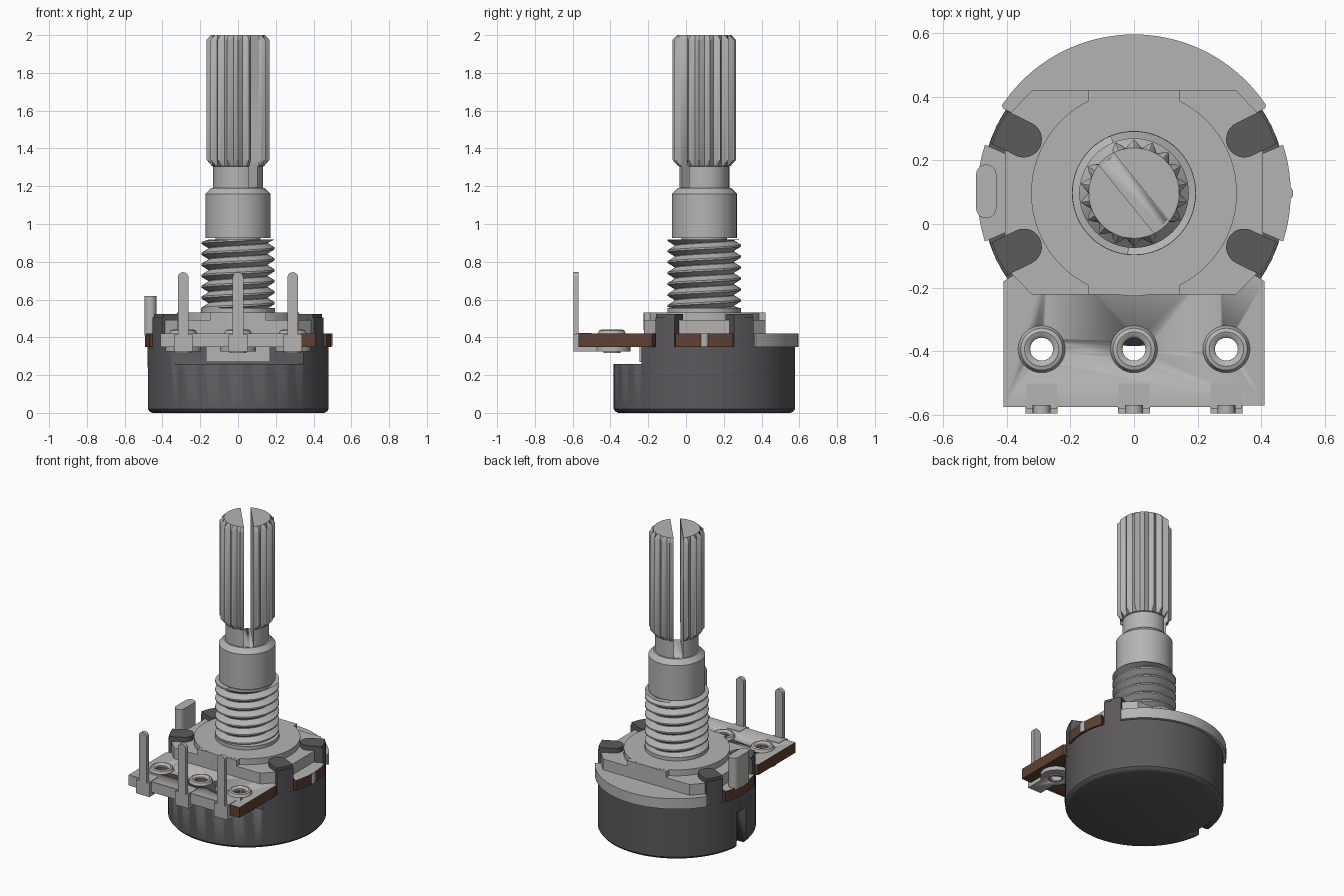
import bpy, bmesh, math
from mathutils import Matrix

if "Cube" in bpy.data.objects:
    bpy.data.objects.remove(bpy.data.objects["Cube"], do_unlink=True)

CY = 0.097          # y of the shaft axis
TAB = math.radians(26)


def material(name, rgb):
    m = bpy.data.materials.new(name)
    m.diffuse_color = (*rgb, 1)
    m.use_nodes = True
    m.node_tree.nodes["Principled BSDF"].inputs["Base Color"].default_value = (*rgb, 1)
    return m


METAL = material("light grey metal", (0.46, 0.455, 0.445))
DARK = material("dark grey casing", (0.105, 0.1, 0.108))
BROWN = material("brown board", (0.115, 0.052, 0.033))


def finish(name, bm, mat, smooth=True):
    bmesh.ops.remove_doubles(bm, verts=bm.verts, dist=1e-5)
    bmesh.ops.recalc_face_normals(bm, faces=bm.faces)
    me = bpy.data.meshes.new(name)
    bm.to_mesh(me)
    bm.free()
    me.materials.append(mat)
    ob = bpy.data.objects.new(name, me)
    bpy.context.collection.objects.link(ob)
    activate(ob)
    if smooth:
        bpy.ops.object.shade_smooth_by_angle(angle=math.radians(32))
    return ob


def activate(ob):
    bpy.ops.object.select_all(action='DESELECT')
    ob.select_set(True)
    bpy.context.view_layer.objects.active = ob


def prism(name, pts, lo, hi, mat, upright=False):
    """Extrude an outline in z, or (upright) an x-z outline in y."""
    bm = bmesh.new()
    place = (lambda a, b, h: (a, h, b)) if upright else (lambda a, b, h: (a, b, h))
    low = [bm.verts.new(place(a, b, lo)) for a, b in pts]
    top = [bm.verts.new(place(a, b, hi)) for a, b in pts]
    bm.faces.new(low)
    bm.faces.new(top)
    for i in range(len(pts)):
        j = (i + 1) % len(pts)
        bm.faces.new((low[i], low[j], top[j], top[i]))
    return finish(name, bm, mat)


def loft(name, rows, mat, n=72, x=0, y=CY, closed=False):
    """Revolve rows of (z, radius); a radius may be a repeating list."""
    bm = bmesh.new()
    rings = []
    for z, r in rows:
        r = r if isinstance(r, list) else [r]
        rings.append([bm.verts.new((x + r[i % len(r)] * math.cos(2 * math.pi * i / n),
                                    y + r[i % len(r)] * math.sin(2 * math.pi * i / n), z))
                      for i in range(n)])
    pairs = list(zip(rings, rings[1:]))
    if closed:
        pairs.append((rings[-1], rings[0]))
    else:
        bm.faces.new(rings[0])
        bm.faces.new(rings[-1])
    for a, b in pairs:
        for i in range(n):
            j = (i + 1) % n
            bm.faces.new((a[i], a[j], b[j], b[i]))
    return finish(name, bm, mat)


def box(name, x, y, z, mat):
    return prism(name, [(x[0], y[0]), (x[1], y[0]), (x[1], y[1]), (x[0], y[1])], *z, mat)


def cut(ob, cutter):
    mod = ob.modifiers.new("cut", 'BOOLEAN')
    mod.object = cutter
    mod.solver = 'EXACT'
    activate(ob)
    bpy.ops.object.modifier_apply(modifier=mod.name)
    bpy.data.objects.remove(cutter, do_unlink=True)


def arc(cx, cy, r, a0, a1, n):
    return [(cx + r * math.cos(math.radians(a0 + (a1 - a0) * i / n)),
             cy + r * math.sin(math.radians(a0 + (a1 - a0) * i / n))) for i in range(n + 1)]


def radial(ang, r, w):
    """Point at distance r along a radial direction and w to its side."""
    return (r * math.cos(ang) - w * math.sin(ang), CY + r * math.sin(ang) + w * math.cos(ang))


def mirrored(half):
    return half + [(-x, y) for x, y in reversed(half)]


# Casing with rounded bottom edge, front step and side slot
casing = loft("casing", [(0, 0.455), (0.006, 0.469), (0.02, 0.48), (0.35, 0.48)], DARK, 96)
cut(casing, box("step_cutter", (-0.6, 0.6), (-0.6, -0.235), (0.26, 0.5), DARK))
cut(casing, box("slot_cutter", (-0.6, -0.415), (CY - 0.05, CY + 0.05), (-0.1, 0.24), DARK))

# Four casing tabs folded over the flange
for k, ang in enumerate((TAB, math.pi - TAB, math.pi + TAB, -TAB)):
    post = [radial(ang, r, w) for r, w in ((0.42, -0.057), (0.475, -0.057), (0.481, 0),
                                           (0.475, 0.057), (0.42, 0.057))]
    prism(f"tab_post_{k}", post, 0.3, 0.505, DARK)
    tip = [radial(ang, 0.385 - 0.057 * math.sin(t * math.pi / 12),
                  0.057 * math.cos(t * math.pi / 12)) for t in range(13)]
    tip += [radial(ang, 0.468, -0.057), radial(ang, 0.474, 0), radial(ang, 0.468, 0.057)]
    prism(f"tab_fold_{k}", tip, 0.475, 0.523, DARK)

# Terminal board: brown edges and underside, grey top
half = [(0.41, -0.57), (0.41, -0.18), (0.37, -0.155)]
half += [radial(-TAB, 0.33, -0.062), radial(-TAB, 0.33, 0.062)]
half += arc(0, CY, 0.492, -18, 18, 10)
half += [radial(TAB, 0.33, -0.062), radial(TAB, 0.33, 0.062)]
board = prism("terminal_board", mirrored(half), 0.35, 0.42, BROWN)
HOLES = (-0.29, 0, 0.29)
for x in HOLES:
    cut(board, loft("hole_cutter", [(0.2, 0.036), (0.6, 0.036)], BROWN, 24, x, -0.393))
board.data.materials.append(METAL)
for f in board.data.polygons:
    if f.normal.z > 0.5:
        f.material_index = 1

# Rear metal segment level with the board
half = [radial(TAB, 0.33, 0.062), (0.375, 0.345), (0.41, 0.362)] + arc(0, CY, 0.498, 33.5, 89.5, 20)
prism("rear_plate", mirrored(half), 0.35, 0.42, METAL)
box("front_edge_strip", (-0.41, 0.335), (-0.574, -0.566), (0.35, 0.419), METAL)
box("support_block", (-0.17, 0.17), (-0.245, -0.15), (0.27, 0.35), METAL)

# Terminals: foot under the board, upright pin and rivet
for k, x in enumerate(HOLES):
    foot = [(x - 0.05, -0.59), (x + 0.05, -0.59)] + arc(x, -0.39, 0.095, -58, 238, 24)
    foot_ob = prism(f"terminal_foot_{k}", foot, 0.325, 0.35, METAL)
    cut(foot_ob, loft("hole_cutter", [(0.2, 0.036), (0.6, 0.036)], METAL, 24, x, -0.393))
    pin = [(x - 0.05, 0.325), (x + 0.05, 0.325), (x + 0.05, 0.415), (x + 0.028, 0.415)]
    pin += arc(x, 0.717, 0.028, 0, 180, 10) + [(x - 0.028, 0.415), (x - 0.05, 0.415)]
    prism(f"terminal_pin_{k}", pin, -0.595, -0.568, METAL, upright=True)
    box(f"terminal_clip_{k}", (x - 0.048, x + 0.048), (-0.58, -0.5), (0.41, 0.423), METAL)
    rivet = [(0.318, 0.036), (0.43, 0.036), (0.438, 0.044), (0.441, 0.054),
             (0.437, 0.066), (0.42, 0.074), (0.415, 0.045), (0.318, 0.045)]
    loft(f"rivet_{k}", rivet, METAL, 32, x, -0.393, closed=True)

# Flange of the bushing, its raised disc and locating lugs
half = [(0.32, -0.222), (0.405, -0.135), (0.405, 0.33), (0.32, 0.42)]
prism("flange", mirrored(half), 0.415, 0.492, METAL)
loft("flange_disc", [(0.44, 0.323), (0.532, 0.323)], METAL, 72)
box("flange_lugs", (-0.145, 0.145), (-0.222, 0.42), (0.44, 0.531), METAL)
key = arc(-0.464, 0.155, 0.032, 0, 180, 10) + arc(-0.464, 0.05, 0.032, 180, 360, 10)
prism("locating_peg", key, 0.41, 0.62, METAL)
loft("side_nub", [(0.352, 0.026), (0.419, 0.026)], METAL, 20, 0.474, CY)

# Threaded bushing
loft("bushing_core", [(0.52, 0.195), (0.555, 0.195), (0.556, 0.157), (0.915, 0.157), (0.916, 0.12),
                      (0.94, 0.12)], METAL, 64)
N, PITCH, Z0, Z1 = 64, 0.058, 0.552, 0.918
bm = bmesh.new()
rows = []
for t in range(-1, 8):
    for ph, r in ((0, 0.155), (0.42, 0.194), (0.58, 0.194)):
        rows.append([bm.verts.new((r * math.cos(2 * math.pi * i / N),
                                   CY + r * math.sin(2 * math.pi * i / N),
                                   min(max(Z0 + PITCH * (t + ph + i / N), Z0), Z1)))
                     for i in range(N + 1)])
for a, b in zip(rows, rows[1:]):
    for i in range(N):
        if max(v.co.z for v in (b[i], b[i + 1])) - min(v.co.z for v in (a[i], a[i + 1])) > 1e-5:
            bm.faces.new((a[i], a[i + 1], b[i + 1], b[i]))
finish("thread", bm, METAL)

# Shaft with a splined, slotted head
teeth = [0.143, 0.156, 0.169, 0.156]
shaft = loft("shaft", [(0.925, 0.172), (1.16, 0.172), (1.19, 0.142), (1.19, 0.132), (1.305, 0.132),
                       (1.308, 0.14), (1.34, teeth), (1.975, teeth), (2.0, 0.142)], METAL, 72)
slot = box("slot_cutter", (-0.4, 0.4), (-0.03, 0.03), (1.192, 2.2), METAL)
slot.data.transform(Matrix.Translation((0, CY, 0)) @ Matrix.Rotation(math.radians(-51), 4, 'Z'))
cut(shaft, slot)
